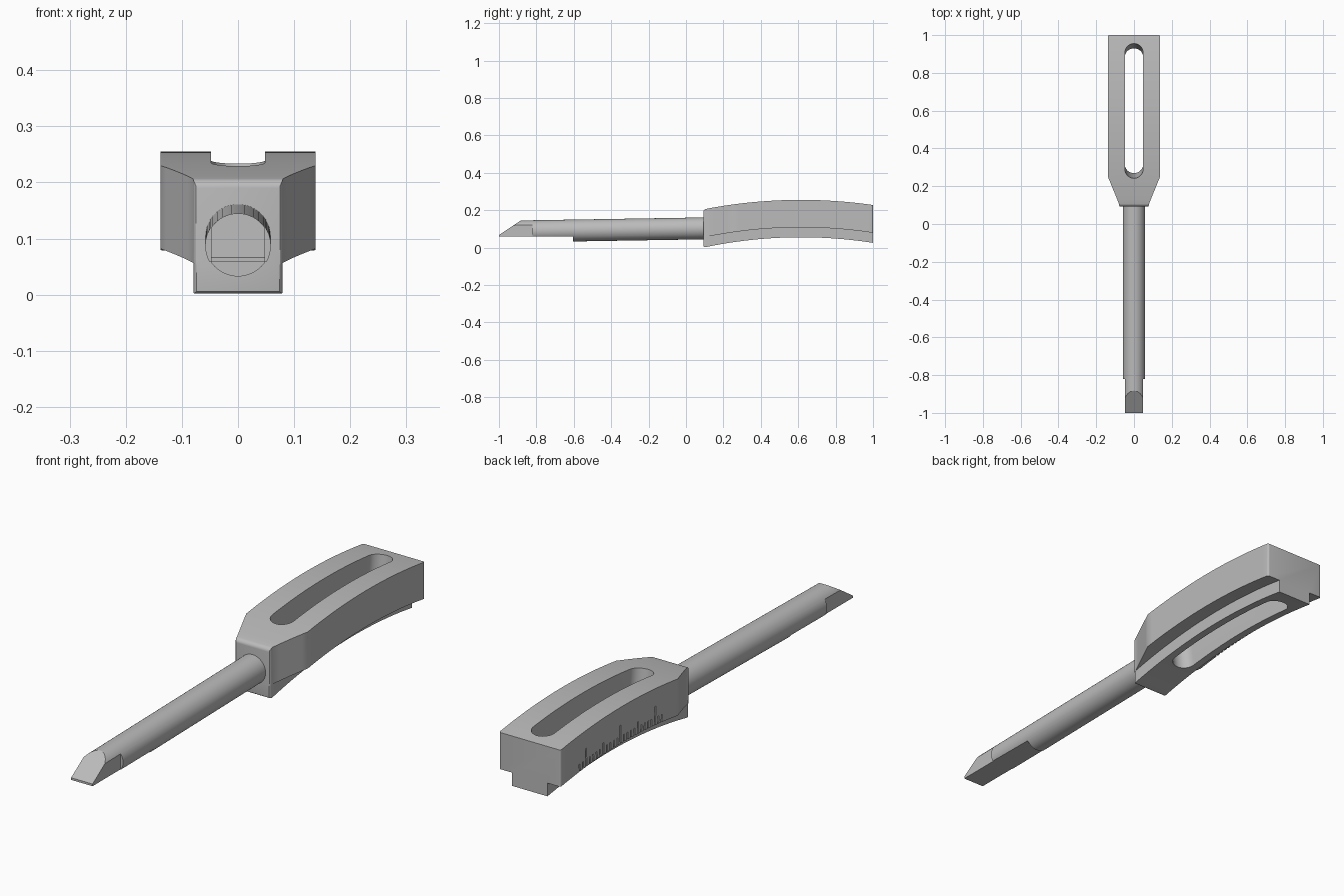
import bpy, bmesh, math

cube = bpy.data.objects.get("Cube")
if cube:
    bpy.data.objects.remove(cube, do_unlink=True)

# One steel grey for the whole tool
steel = bpy.data.materials.new("steel grey")
steel.use_nodes = True
GREY = (0.5, 0.5, 0.5, 1)
steel.diffuse_color = GREY
steel.node_tree.nodes["Principled BSDF"].inputs["Base Color"].default_value = GREY

# Arc that the head follows
CY, CZ = 0.615, -2.445
R_TOP, R_LEDGE, R_BOTTOM = 2.7, 2.553, 2.5
HALF, NECK, RAIL = 0.137, 0.079, 0.079


def arc(y, r):
    return CZ + math.sqrt(r * r - (y - CY) ** 2)


def polar(a, r):
    return CY + r * math.sin(a), CZ + r * math.cos(a)


def loft(bm, sections):
    """Skin a closed solid through equal-length rings."""
    rings = [[bm.verts.new(p) for p in s] for s in sections]
    n = len(rings[0])
    for a, b in zip(rings, rings[1:]):
        for i in range(n):
            j = (i + 1) % n
            bm.faces.new((a[i], a[j], b[j], b[i]))
    bm.faces.new(rings[0][::-1])
    bm.faces.new(rings[-1])


def prism(bm, yz, x0, x1):
    loft(bm, [[(x, y, z) for y, z in yz] for x in (x0, x1)])


def rect(y0, y1, z0, z1):
    return [(y0, z0), (y1, z0), (y1, z1), (y0, z1)]


def finish(bm, name):
    bmesh.ops.recalc_face_normals(bm, faces=bm.faces)
    me = bpy.data.meshes.new(name)
    bm.to_mesh(me)
    bm.free()
    ob = bpy.data.objects.new(name, me)
    bpy.context.collection.objects.link(ob)
    me.materials.append(steel)
    return ob


def activate(ob):
    bpy.ops.object.select_all(action='DESELECT')
    ob.select_set(True)
    bpy.context.view_layer.objects.active = ob


def cut(ob, bm):
    cutter = finish(bm, "cutter")
    cutter.hide_render = True
    mod = ob.modifiers.new("cut", 'BOOLEAN')
    mod.operation, mod.solver, mod.object = 'DIFFERENCE', 'EXACT', cutter
    activate(ob)
    bpy.ops.object.modifier_apply(modifier=mod.name)
    bpy.data.objects.remove(cutter, do_unlink=True)


def smooth(ob):
    activate(ob)
    bpy.ops.object.shade_smooth_by_angle(angle=math.radians(25))


# Curved head: T-shaped section with a tapered, rounded neck end
Y0, Y1, Y_TAPER, ROUND = 0.093, 1.0, 0.25, 0.014


def head_section(y):
    t = min(1, max(0, (y - 0.108) / (Y_TAPER - 0.108)))
    wide = NECK + 0.001 + (HALF - NECK) * t
    d = max(0, 1 - (y - Y0) / ROUND)
    inset = ROUND * (1 - math.sqrt(1 - d * d))
    e = max(0, 1 - (Y1 - y) / 0.008)
    back = 0.008 * (1 - math.sqrt(1 - e * e))
    wide -= inset * 0.5 + back
    rail = RAIL - inset * 0.5
    top, ledge, low = arc(y, R_TOP) - inset, arc(y, R_LEDGE), arc(y, R_BOTTOM) + inset * 0.6
    right = [(rail, low), (rail, ledge), (wide, ledge), (wide, top)]
    ring = right + [(-x, z) for x, z in reversed(right)]
    return [(x, y, z) for x, z in ring]


ys = [Y0 + ROUND * (1 - math.cos(i * math.pi / 10)) for i in range(6)]
ys += [Y0 + ROUND + (Y_TAPER - Y0 - ROUND) * i / 6 for i in range(1, 7)]
ys += [Y_TAPER + (Y1 - 0.008 - Y_TAPER) * i / 28 for i in range(1, 29)]
ys += [Y1 - 0.008 + 0.008 * math.sin(i * math.pi / 8) for i in range(1, 5)]
bm = bmesh.new()
loft(bm, [head_section(y) for y in ys])
head = finish(bm, "curved_head")

# Long slot with round ends and radial walls
SLOT_W, SLOT_A, SLOT_B = 0.048, 0.242, 0.955
rows = []
for i in range(13):
    a = math.radians(2 + 88 * i / 12)
    rows.append((SLOT_A + SLOT_W * (1 - math.cos(a)), SLOT_W * math.sin(a)))
rows += [(SLOT_A + SLOT_B - y, w) for y, w in reversed(rows)]
sections = []
for y, w in rows:
    ang = math.asin((y - CY) / R_TOP)
    lo, hi = polar(ang, 2.35), polar(ang, 2.85)
    sections.append([(-w, *lo), (w, *lo), (w, *hi), (-w, *hi)])
bm = bmesh.new()
loft(bm, sections)
cut(head, bm)

# Engraved scale along one side of the head
bm = bmesh.new()
for i in range(-12, 13):
    a = i * 0.0222 / 2.6
    length = 0.075 if i % 10 == 0 else 0.048 if i % 5 == 0 else 0.03
    h = 0.0032 / 2.6
    lo, hi = R_LEDGE - 0.02, R_LEDGE + length
    ring = [polar(a - h, lo), polar(a + h, lo), polar(a + h, hi), polar(a - h, hi)]
    prism(bm, ring, -HALF - 0.02, -HALF + 0.006)
cut(head, bm)
smooth(head)

# Slightly inclined round shaft
RADIUS, SIDES = 0.0585, 64
bm = bmesh.new()
loft(bm, [[(RADIUS * math.cos(k * math.tau / SIDES), y,
            0.1025 + 0.0165 * (y - 0.09) + RADIUS * math.sin(k * math.tau / SIDES))
           for k in range(SIDES)] for y in (-1.0, 0.13)])
shaft = finish(bm, "shaft")

# Tip: flat underside, flat cheeks and a sloping blade face
bm = bmesh.new()
prism(bm, rect(-1.1, -0.605, -0.1, 0.058), -0.2, 0.2)
cut(shaft, bm)
for side in (-1, 1):
    bm = bmesh.new()
    prism(bm, rect(-1.1, -0.82, -0.1, 0.3), side * 0.048, side * 0.2)
    cut(shaft, bm)
bm = bmesh.new()
prism(bm, [(-1.1, 0.0), (-0.8, 0.2), (-0.8, 0.3), (-1.1, 0.3)], -0.2, 0.2)
cut(shaft, bm)
smooth(shaft)
